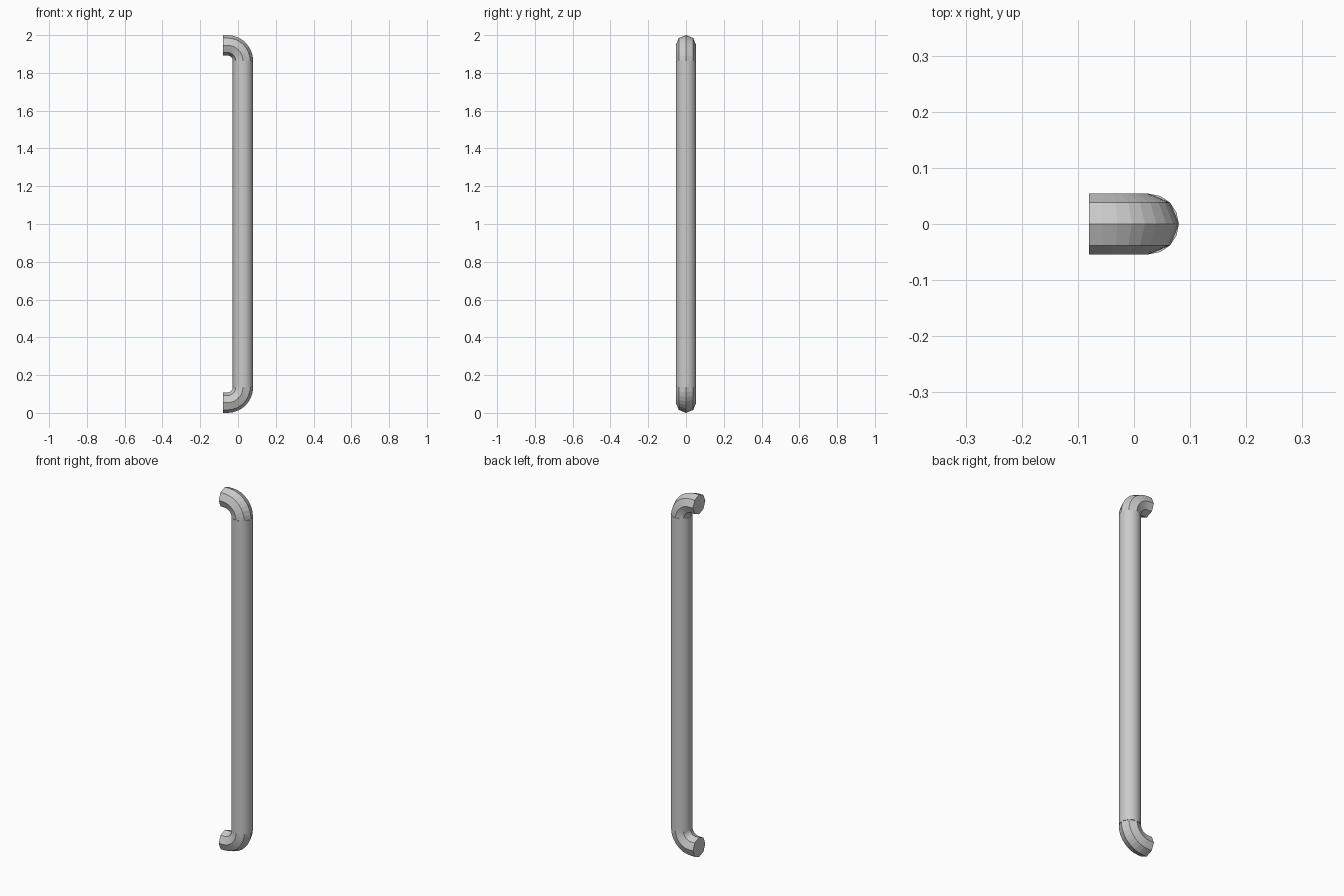
import bpy, bmesh, math

if "Cube" in bpy.data.objects:
    bpy.data.objects.remove(bpy.data.objects["Cube"])

R = 0.054            # tube radius
BAR_X = 0.026        # bar axis
BEND = 0.082         # centreline bend radius
CX = BAR_X - BEND    # bend centre
CZ = 2 - R - BEND


def sweep(name, path, sides):
    """Sweep a round section along (x, z, angle) stations; angle = direction of the section's outer side."""
    bm = bmesh.new()
    rings = []
    for x, z, a in path:
        ring = []
        for i in range(sides):
            t = 2 * math.pi * i / sides
            d = R * math.cos(t)
            ring.append(bm.verts.new((x + d * math.cos(a), R * math.sin(t), z + d * math.sin(a))))
        rings.append(ring)
    for r0, r1 in zip(rings, rings[1:]):
        for i in range(sides):
            j = (i + 1) % sides
            bm.faces.new((r0[i], r0[j], r1[j], r1[i]))
    bm.faces.new(rings[0])
    bm.faces.new(rings[-1])
    bmesh.ops.recalc_face_normals(bm, faces=bm.faces)
    me = bpy.data.meshes.new(name)
    bm.to_mesh(me)
    bm.free()
    ob = bpy.data.objects.new(name, me)
    bpy.context.collection.objects.link(ob)
    return ob


# Straight grip bar
bar = sweep("grip_bar", [(BAR_X, 2 - CZ, 0), (BAR_X, CZ, 0)], 16)
bpy.context.view_layer.objects.active = bar
bar.select_set(True)
bpy.ops.object.shade_smooth_by_angle(angle=math.radians(30))

# Faceted elbows with short mounting stubs, top and bottom
for name, s in (("upper_elbow", 1), ("lower_elbow", -1)):
    path = []
    for k in range(9):
        a = math.pi / 2 * k / 8
        path.append((CX + BEND * math.cos(a), 1 + s * (CZ - 1 + BEND * math.sin(a)), s * a))
    path.append((-0.08, path[-1][1], s * math.pi / 2))
    sweep(name, path, 8)
